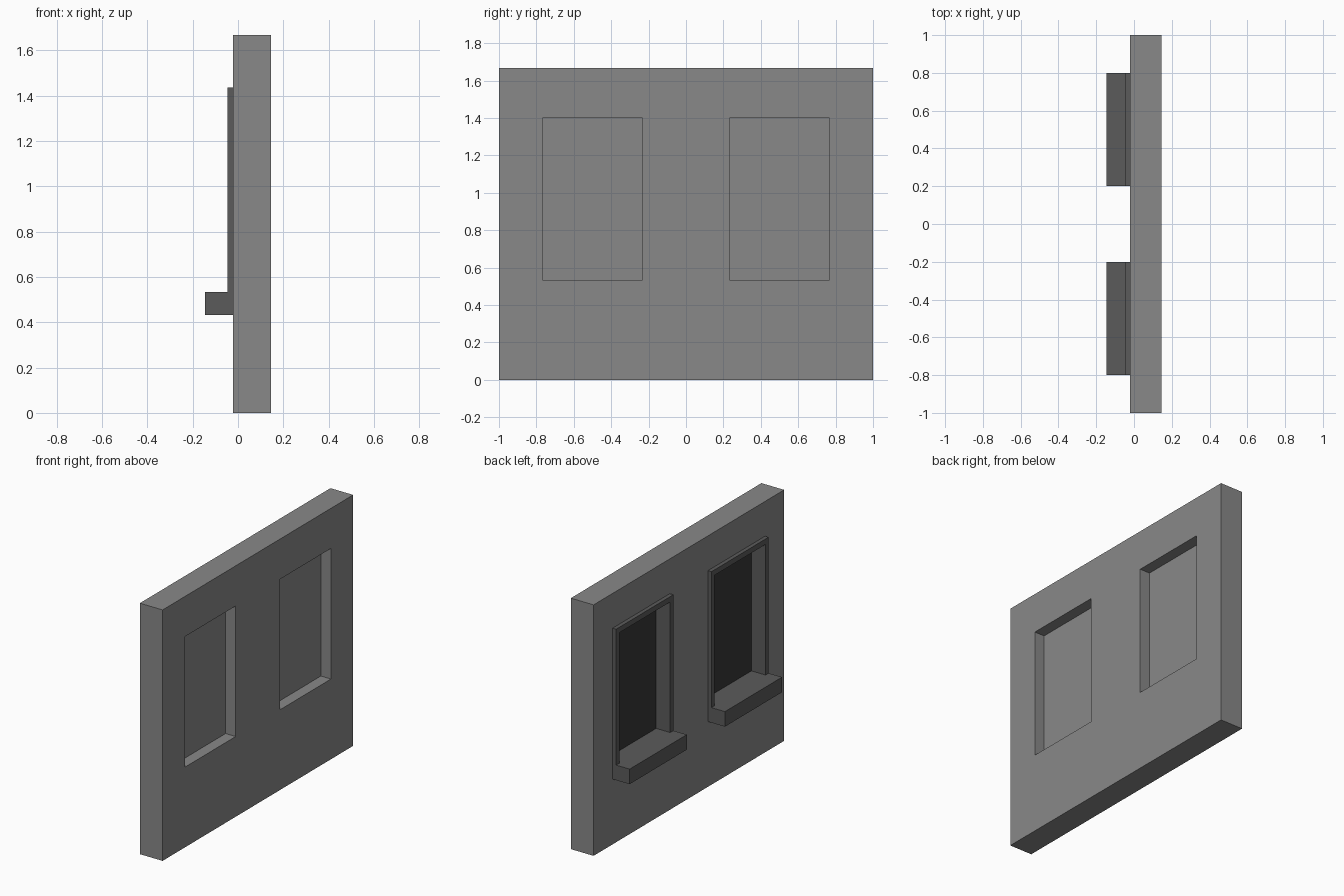
import bpy, bmesh

if "Cube" in bpy.data.objects:
    bpy.data.objects.remove(bpy.data.objects["Cube"])

X_IN, X_OUT = -0.021, 0.146          # wall faces
X_GLASS, X_PANE = 0.056, 0.072       # glazing faces inside the opening
H = 1.667                            # wall height
Y0, Y1, Z0, Z1 = 0.233, 0.767, 0.533, 1.40    # window opening


def grey(name, v):
    mat = bpy.data.materials.new(name)
    mat.diffuse_color = (v, v, v, 1)
    mat.use_nodes = True
    mat.node_tree.nodes["Principled BSDF"].inputs["Base Color"].default_value = mat.diffuse_color
    return mat


WALL, TRIM, DARK = grey("plaster", 0.25), grey("trim", 0.104), grey("dark_glass", 0.04)


def slab(name, polygons, x0, x1, mat):
    """Extrude flat (y, z) outlines from x0 to x1 as one solid."""
    bm = bmesh.new()
    for poly in polygons:
        bm.faces.new([bm.verts.new((x0, y, z)) for y, z in poly])
    bmesh.ops.remove_doubles(bm, verts=bm.verts, dist=1e-5)
    ext = bmesh.ops.extrude_face_region(bm, geom=bm.faces[:], use_keep_orig=True)
    moved = [v for v in ext["geom"] if isinstance(v, bmesh.types.BMVert)]
    bmesh.ops.translate(bm, verts=moved, vec=(x1 - x0, 0, 0))
    bmesh.ops.recalc_face_normals(bm, faces=bm.faces)
    mesh = bpy.data.meshes.new(name)
    bm.to_mesh(mesh)
    bm.free()
    mesh.materials.append(mat)
    obj = bpy.data.objects.new(name, mesh)
    bpy.context.collection.objects.link(obj)
    return obj


def rect(y0, y1, z0, z1):
    return [(y0, z0), (y1, z0), (y1, z1), (y0, z1)]


# Wall: grid of cells with the two window cells left open
ys = [-1, -Y1, -Y0, Y0, Y1, 1]
zs = [0, Z0, Z1, H]
cells = [rect(ys[i], ys[i + 1], zs[j], zs[j + 1])
         for i in range(5) for j in range(3) if not (j == 1 and i in (1, 3))]
wall = slab("wall", cells, X_IN, X_OUT, WALL)

# Dark reveals: split the opening's sides at the glazing and recolour the rear half
mesh = wall.data
mesh.materials.append(TRIM)
bm = bmesh.new()
bm.from_mesh(mesh)
bmesh.ops.bisect_plane(bm, geom=bm.verts[:] + bm.edges[:] + bm.faces[:],
                       plane_co=((X_GLASS + X_PANE) / 2, 0, 0), plane_no=(1, 0, 0))
for f in bm.faces:
    c = f.calc_center_median()
    if abs(f.normal.x) < 0.5 and c.x < X_PANE and abs(c.y) < 0.9 and 0.1 < c.z < 1.6:
        f.material_index = 1
bm.to_mesh(mesh)
bm.free()

for side, c in (("left", 0.5), ("right", -0.5)):
    o, i, top = 0.3, (Y1 - Y0) / 2, 1.436
    # Window surround: upside-down U standing on the sill
    surround = [(-o, Z0), (-i, Z0), (-i, Z1), (i, Z1),
                (i, Z0), (o, Z0), (o, top), (-o, top)]
    slab(side + "_window_surround", [[(c + y, z) for y, z in surround]], -0.047, X_IN, TRIM)
    # Projecting sill
    slab(side + "_window_sill", [rect(c - o, c + o, 0.433, Z0)], -0.146, X_IN, TRIM)
    # Glazing: dark towards the sill side, plaster grey on the other face
    opening = [rect(c - i, c + i, Z0, Z1)]
    mid = (X_GLASS + X_PANE) / 2
    slab(side + "_window_glass", opening, X_GLASS, mid, DARK)
    slab(side + "_window_backing", opening, mid, X_PANE, WALL)
